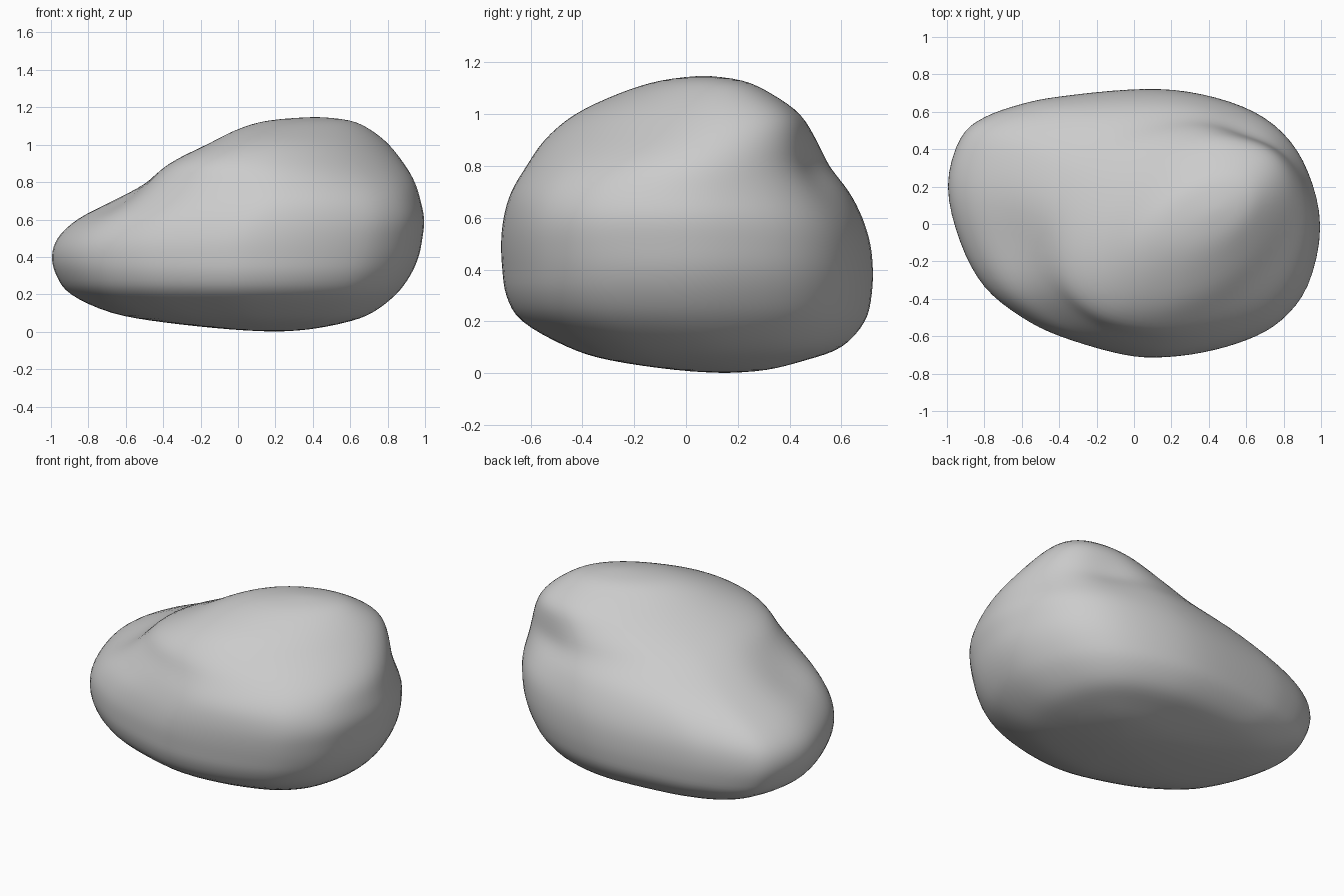
import bpy, math
from mathutils import Vector

if "Cube" in bpy.data.objects:
    bpy.data.objects.remove(bpy.data.objects["Cube"])

# Plan outline of the boulder (x, y), counter-clockwise
OUTLINE = [(1, 0), (.93, .3), (.8, .5), (.6, .63), (.3, .71), (0, .72), (-.4, .68),
           (-.6, .64), (-.8, .57), (-.93, .46), (-1, .2), (-.93, -.1), (-.8, -.34),
           (-.6, -.5), (-.4, -.6), (-.1, -.69), (.1, -.715), (.35, -.69), (.6, -.62),
           (.78, -.52), (.93, -.33)]

# Levels: z, x min, x max, y min, y max
LEVELS = [(0, .2, .2, .15, .15), (.012, -.04, .38, -.04, .31), (.05, -.4, .58, -.3, .46),
          (.1, -.68, .72, -.46, .6), (.2, -.9, .85, -.64, .69), (.3, -.975, .925, -.7, .715),
          (.4, -1, .97, -.715, .72), (.5, -.97, .99, -.72, .71), (.6, -.87, 1, -.71, .68),
          (.7, -.7, .98, -.68, .63), (.8, -.53, .95, -.62, .555), (.9, -.38, .89, -.55, .51),
          (1, -.17, .81, -.43, .45), (1.08, -.01, .71, -.26, .33), (1.13, .16, .6, -.1, .22),
          (1.15, .42, .42, .07, .07)]


def catmull(a, b, c, d, t):
    return [.5 * (2*q + (r - p)*t + (2*p - 5*q + 4*r - s)*t*t + (3*q - p - 3*r + s)*t**3)
            for p, q, r, s in zip(a, b, c, d)]


def ramp(v, a, b):
    t = max(0, min(1, (v - a) / (b - a)))
    return t * t * (3 - 2 * t)


# Smooth unit ring from the outline
pts = [(x, y / .72) for x, y in OUTLINE]
n = len(pts)
ring = [catmull(pts[i - 1], pts[i], pts[(i + 1) % n], pts[(i + 2) % n], k / 4)
        for i in range(n) for k in range(4)]

# Smoothly interpolated levels
last = len(LEVELS) - 1
levels = [catmull(LEVELS[max(i - 1, 0)], LEVELS[i], LEVELS[i + 1], LEVELS[min(i + 2, last)], k / 4)
          for i in range(last) for k in range(4)][1:]

# Shallow dents: centre, push, radius
DENTS = [(Vector((.6, .5, .84)), Vector((-.015, -.02, -.02)), .16),
         (Vector((-.6, -.1, .71)), Vector((.02, 0, -.03)), .2)]

verts = []
for z, x0, x1, y0, y1 in levels:
    blend = ramp(z, .5, .98)                       # leave the plan outline near the top
    skew = math.asin(.43 * ramp(z, .62, 1.1))      # crown stretched along the diagonal
    for x, y in ring:
        t = math.atan2(y, x)
        u = x + (math.cos(t - skew / 2) - x) * blend
        v = y + (math.sin(t + skew / 2) - y) * blend
        p = Vector(((x0 + x1) / 2 + u * (x1 - x0) / 2, (y0 + y1) / 2 + v * (y1 - y0) / 2, z))
        for c, push, r in DENTS:
            p += push * math.exp(-(p - c).length_squared / (r * r))
        verts.append(p)

# Skin between levels, with a pole at each end
m, rows = len(ring), len(levels)
faces = [(r*m + i, r*m + (i + 1) % m, (r + 1)*m + (i + 1) % m, (r + 1)*m + i)
         for r in range(rows - 1) for i in range(m)]
bottom, top = len(verts), len(verts) + 1
verts += [Vector((.2, .15, 0)), Vector((.42, .07, 1.15))]
faces += [(bottom, (i + 1) % m, i) for i in range(m)]
faces += [(top, (rows - 1)*m + i, (rows - 1)*m + (i + 1) % m) for i in range(m)]

mesh = bpy.data.meshes.new("boulder")
mesh.from_pydata(verts, [], faces)
mesh.shade_smooth()
boulder = bpy.data.objects.new("boulder", mesh)
bpy.context.collection.objects.link(boulder)

# Gentle smoothing of the skin
smooth = boulder.modifiers.new("soften", 'SMOOTH')
smooth.factor = .5
smooth.iterations = 6
